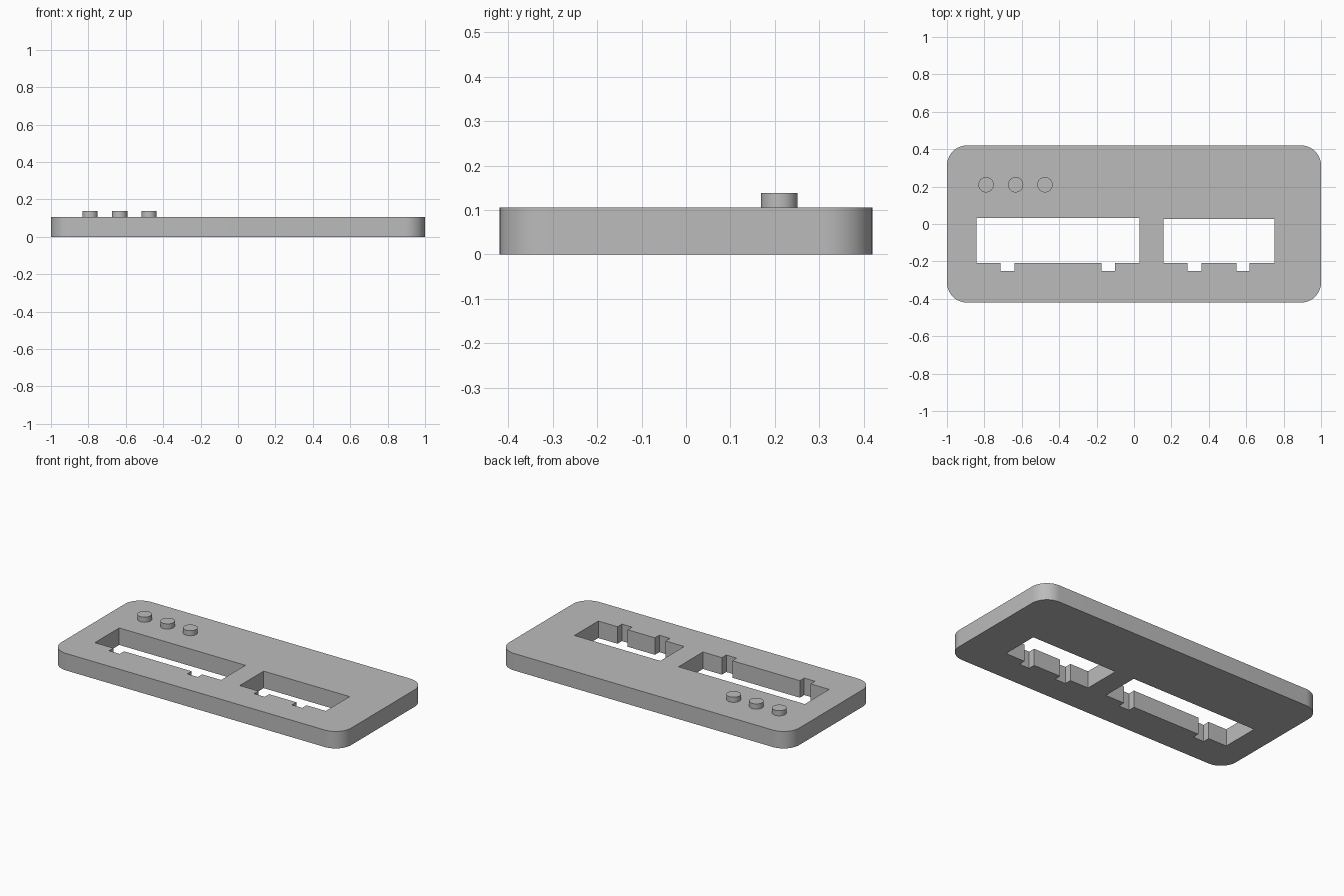
import bpy
import bmesh
from math import cos, sin, pi, radians

cube = bpy.data.objects.get("Cube")
if cube:
    bpy.data.objects.remove(cube, do_unlink=True)

HEIGHT = 0.106

grey = bpy.data.materials.new("plain grey")
grey.use_nodes = True
colour = (0.5, 0.5, 0.5, 1)
grey.diffuse_color = colour
grey.node_tree.nodes["Principled BSDF"].inputs["Base Color"].default_value = colour


def finish(obj):
    obj.data.materials.clear()
    obj.data.materials.append(grey)
    bpy.ops.object.select_all(action="DESELECT")
    obj.select_set(True)
    bpy.context.view_layer.objects.active = obj
    bpy.ops.object.shade_smooth_by_angle(angle=radians(35))


def rounded_rectangle(half_x, half_y, radius, steps=10):
    points = []
    for corner, (sx, sy) in enumerate([(1, 1), (-1, 1), (-1, -1), (1, -1)]):
        for i in range(steps + 1):
            a = (corner + i / steps) * pi / 2
            points.append((sx * (half_x - radius) + radius * cos(a),
                           sy * (half_y - radius) + radius * sin(a)))
    return points


def notched_window(left, right, back, notches, front=-0.208, notch_front=-0.251):
    points = [(right, back), (left, back), (left, front)]
    for a, b in notches:
        points += [(a, front), (a, notch_front), (b, notch_front), (b, front)]
    return points + [(right, front)]


# Face plate: rounded outline with two notched windows, extruded
outlines = [
    rounded_rectangle(1.0, 0.42, 0.107),
    notched_window(-0.842, 0.029, 0.032, [(-0.714, -0.640), (-0.174, -0.102)]),
    notched_window(0.158, 0.751, 0.027, [(0.286, 0.360), (0.548, 0.618)]),
]
curve = bpy.data.curves.new("plate_outline", "CURVE")
curve.dimensions = "2D"
curve.fill_mode = "BOTH"
curve.extrude = HEIGHT / 2
for points in outlines:
    spline = curve.splines.new("POLY")
    spline.points.add(len(points) - 1)
    for p, (x, y) in zip(spline.points, points):
        p.co = (x, y, 0, 1)
    spline.use_cyclic_u = True

outline = bpy.data.objects.new("plate_outline", curve)
bpy.context.collection.objects.link(outline)
evaluated = outline.evaluated_get(bpy.context.evaluated_depsgraph_get())
mesh = bpy.data.meshes.new_from_object(evaluated)
bpy.data.objects.remove(outline, do_unlink=True)

bm = bmesh.new()
bm.from_mesh(mesh)
bmesh.ops.translate(bm, verts=bm.verts, vec=(0, 0, HEIGHT / 2))
bmesh.ops.remove_doubles(bm, verts=bm.verts, dist=0.0001)
bmesh.ops.dissolve_limit(bm, angle_limit=radians(1), verts=bm.verts, edges=bm.edges)
bmesh.ops.recalc_face_normals(bm, faces=bm.faces)
bm.to_mesh(mesh)
bm.free()
mesh.name = "face_plate"
plate = bpy.data.objects.new("face_plate", mesh)
bpy.context.collection.objects.link(plate)
finish(plate)

# Row of three round buttons, seated slightly into the plate
top, bottom = 0.138, HEIGHT - 0.01
for side, x in (("right", -0.791), ("middle", -0.633), ("left", -0.476)):
    bpy.ops.mesh.primitive_cylinder_add(
        vertices=40, radius=0.041, depth=top - bottom,
        location=(x, 0.21, (top + bottom) / 2))
    button = bpy.context.object
    button.name = f"button_{side}"
    finish(button)
